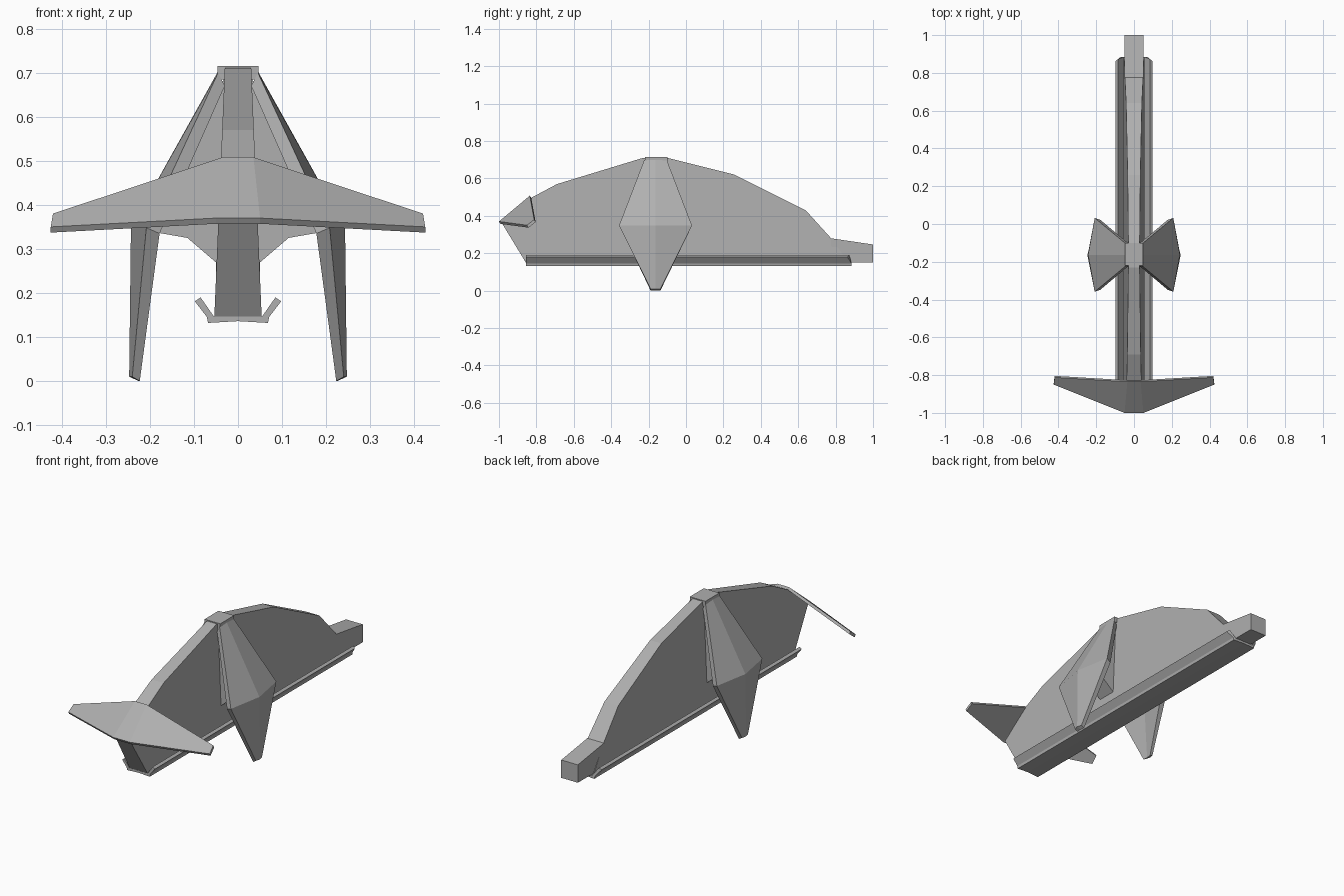
import bpy, bmesh

if "Cube" in bpy.data.objects:
    bpy.data.objects.remove(bpy.data.objects["Cube"])

grey = bpy.data.materials.new("dark_grey")
grey.diffuse_color = (0.43, 0.43, 0.43, 1)
grey.use_nodes = True
grey.node_tree.nodes["Principled BSDF"].inputs["Base Color"].default_value = grey.diffuse_color


def make(name, verts, faces, mirror=False):
    bm = bmesh.new()
    vs = [bm.verts.new(v) for v in verts]
    for f in faces:
        bm.faces.new([vs[i] for i in f])
    bmesh.ops.recalc_face_normals(bm, faces=bm.faces)
    me = bpy.data.meshes.new(name)
    bm.to_mesh(me)
    bm.free()
    me.materials.append(grey)
    ob = bpy.data.objects.new(name, me)
    bpy.context.collection.objects.link(ob)
    if mirror:
        ob.modifiers.new("Mirror", "MIRROR").use_mirror_merge = False
    return ob


def loft(name, a, b, mirror=False, caps=None):
    """Closed solid between two matching outlines."""
    n = len(a)
    caps = caps or [range(n)]
    faces = [tuple(i + s for i in c) for c in caps for s in (0, n)]
    faces += [(i, (i + 1) % n, n + (i + 1) % n, n + i) for i in range(n)]
    return make(name, list(a) + list(b), faces, mirror)


def slab(name, yz, width):
    """Side profile spread to a half width that depends on height."""
    return loft(name, [(-width(z), y, z) for y, z in yz],
                [(width(z), y, z) for y, z in yz])


# Tall central fin body, thinner toward the top
body = [(-0.85, 0.14), (-0.985, 0.362), (-0.825, 0.498), (-0.69, 0.57),
        (-0.23, 0.71), (-0.10, 0.71), (0.26, 0.62), (0.64, 0.43),
        (0.785, 0.27), (0.87, 0.145)]
slab("body", body, lambda z: 0.03 + (0.71 - z) * 0.042)

# Rear block and top hub
slab("tail_block", [(0.78, 0.15), (0.775, 0.28), (1.0, 0.247), (1.0, 0.15)],
     lambda z: 0.05)
slab("hub", [(-0.22, 0.685), (-0.22, 0.715), (-0.10, 0.715), (-0.10, 0.685)],
     lambda z: 0.047)

# Channel under the keel: a flat floor and two flared lips
floor = [(-0.068, 0.132), (0, 0.136), (0.068, 0.132), (0.055, 0.147), (-0.055, 0.147)]
loft("keel_floor", [(x, -0.855, z) for x, z in floor],
     [(x, 0.885, z) for x, z in floor])
lip = [(0.068, 0.132), (0.071, 0.146), (0.098, 0.181), (0.085, 0.19), (0.055, 0.147)]
loft("keel_lip", [(x, -0.855, z) for x, z in lip],
     [(x, 0.885 - max(0, x - 0.07) * 0.8, z) for x, z in lip], True)

# Front wing, a thin sloped plate: two tapered halves and a middle strip
half = [(0.05, -1.0, 0.37), (0.425, -0.85, 0.35),
        (0.42, -0.812, 0.38), (0.035, -0.835, 0.508)]
span = half + [(-x, y, z) for x, y, z in reversed(half)]
under = [(x, y + 0.008, z - 0.013) for x, y, z in span]
loft("front_wing", span, under, caps=[(0, 1, 2, 3), (0, 3, 4, 7), (4, 5, 6, 7)])

# Drooping side wings: 3x3 outer and inner skins joined by edge strips
rows = [  # half chord, edge x, ridge x, z
    (0.06, 0.045, 0.047, 0.70), (0.195, 0.208, 0.243, 0.348), (0.026, 0.24, 0.247, 0.01),
    (0.06, 0.03, 0.03, 0.67), (0.185, 0.178, 0.205, 0.335), (0.026, 0.223, 0.225, 0.0)]
verts = []
for h, xe, xr, z in rows:
    verts += [(xe, -0.163 - h, z), (xr, -0.163, z), (xe, -0.163 + h, z)]
faces = []
for s in (0, 9):
    for r in (0, 3):
        for c in (0, 1):
            i = s + r + c
            faces.append((i, i + 1, i + 4, i + 3))
rim = [0, 1, 2, 5, 8, 7, 6, 3]
for a, b in zip(rim, rim[1:] + rim[:1]):
    faces.append((a, b, b + 9, a + 9))
make("side_wing", verts, faces, True)

# Gusset struts between body and side wings
strut = [(0.03, 0.69), (0.19, 0.338), (0.115, 0.325), (0.045, 0.265)]
loft("wing_strut", [(x, -0.215, z) for x, z in strut],
     [(x, -0.11, z) for x, z in strut], True)
